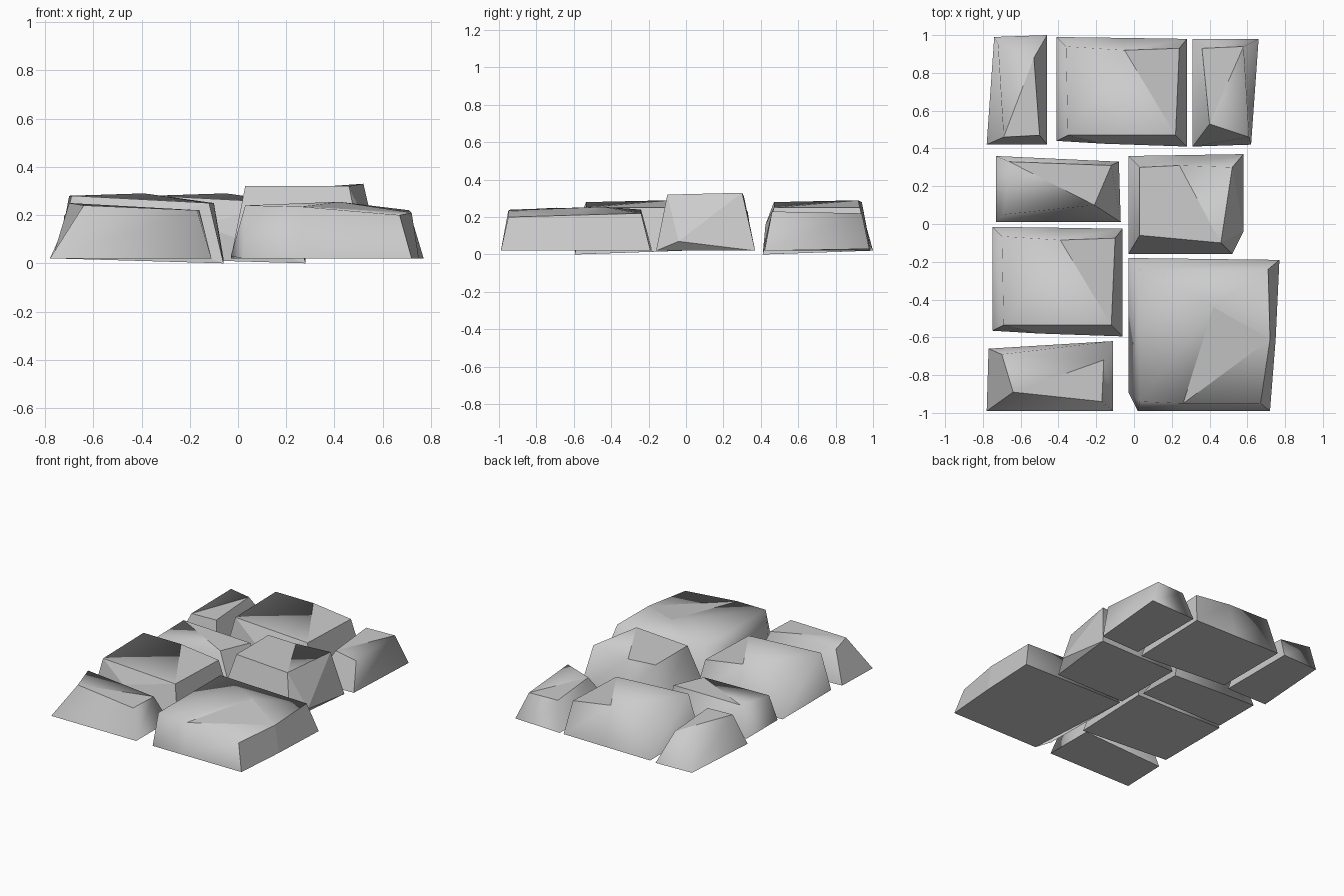
import bpy, bmesh
from mathutils import Vector

cube = bpy.data.objects.get("Cube")
if cube:
    bpy.data.objects.remove(cube)

stone_grey = bpy.data.materials.new("stone_grey")
stone_grey.use_nodes = True
colour = (0.6, 0.6, 0.6, 1)
stone_grey.diffuse_color = colour
stone_grey.node_tree.nodes["Principled BSDF"].inputs["Base Color"].default_value = colour


def stone(name, base, top, caps, flat_sides=(), bulges=None, peak=None, shift=(0, 0, 0)):
    """Chipped block: base ring, top ring, walls between them.
    caps are top faces by ring index, the first being a flat chipped facet.
    bulges maps a wall number to a point that swells out of that wall."""
    bulges = bulges or {}
    bm = bmesh.new()
    offset = Vector(shift)

    def vert(p):
        return bm.verts.new(Vector(p if len(p) == 3 else (*p, 0.02)) + offset)

    low = [vert(p) for p in base]
    high = [vert(p) for p in top]
    if peak:
        high.append(vert(peak))
    sharp = [bm.faces.new(low[::-1])]
    cap_faces = [bm.faces.new([high[int(i)] for i in c]) for c in caps]
    sharp.append(cap_faces[0])

    # walls, split around a bulge point where there is one
    n = len(base)
    for i in range(n):
        j = (i + 1) % n
        ring = [low[i], low[j], high[j], high[i]]
        if i in bulges:
            mid = vert(bulges[i])
            faces = [bm.faces.new((ring[k], ring[(k + 1) % 4], mid)) for k in range(4)]
        else:
            faces = [bm.faces.new(ring)]
        if i in flat_sides:
            sharp += faces

    # worn edges stay soft, chipped facets stay crisp
    bm.normal_update()
    for f in bm.faces:
        f.smooth = True
    for f in sharp:
        for e in f.edges:
            e.smooth = False
    mesh = bpy.data.meshes.new(name)
    bm.to_mesh(mesh)
    bm.free()
    mesh.materials.append(stone_grey)
    obj = bpy.data.objects.new(name, mesh)
    bpy.context.collection.objects.link(obj)
    return obj


# Two matching square slabs: back row middle and front row
for label, shift in (("back_square_stone", (0, 0, 0)),
                     ("front_square_stone", (-0.34, -1.005, 0))):
    stone(label,
          [(-.41, .44), (.28, .41, 0), (.28, .98), (-.05, .985), (-.41, .99)],
          [(-.35, .47, .28), (.22, .47, .25), (.24, .93, .25), (-.05, .92, .29), (-.36, .94, .28)],
          ["123", "013", "034"], flat_sides=(0, 1),
          bulges={0: (-.16, .425, .16)}, shift=shift)

# Narrow stones of the back row
stone("back_narrow_stone_a",
      [(-.78, .42), (-.46, .42), (-.46, 1), (-.74, .99)],
      [(-.69, .46, .22), (-.5, .47, .22), (-.53, .88, .22), (-.72, .95, .2)],
      ["012", "023"], flat_sides=(0, 1))
stone("back_narrow_stone_b",
      [(.31, .41), (.62, .42), (.66, .98, .03), (.31, .98)],
      [(.4, .53, .22), (.61, .46, .23), (.58, .94, .22), (.36, .93, .22)],
      ["023", "012"], flat_sides=(0,))

# Long stones beside the front square slab
stone("middle_long_stone",
      [(-.73, .01), (-.07, .01), (-.08, .33), (-.73, .36)],
      [(-.69, .05, .2), (-.21, .1, .22), (-.12, .31, .22), (-.66, .33, .23)],
      ["123", "013"], flat_sides=(1,))
stone("front_long_stone",
      [(-.78, -.99), (-.11, -.99), (-.11, -.62), (-.77, -.66)],
      [(-.64, -.89, .24), (-.17, -.94, .22), (-.16, -.72, .22), (-.7, -.69, .25)],
      ["012", "023"], flat_sides=(3,))

# Tall stone in the middle row
stone("middle_tall_stone",
      [(-.03, -.16), (.52, -.16), (.58, .37), (.28, .365), (-.03, .36)],
      [(.03, -.06, .32), (.46, -.1, .32), (.52, .3, .33), (.24, .31, .31), (.03, .3, .32)],
      ["0134", "123"], flat_sides=(0, 1), bulges={1: (.58, -.04, .07)})

# Broad corner stone
stone("corner_broad_stone",
      [(.02, -.99), (.26, -.99), (.72, -.99), (.75, -.61), (.77, -.19), (-.03, -.18)],
      [(.03, -.94, .24), (.26, -.95, .235), (.67, -.95, .2), (.72, -.61, .21),
       (.71, -.24, .22), (.03, -.24, .24)],
      ["136", "123", "346", "456", "506", "016"], flat_sides=(2, 3),
      bulges={5: (-.03, -.89, .03)}, peak=(.42, -.44, .255))
